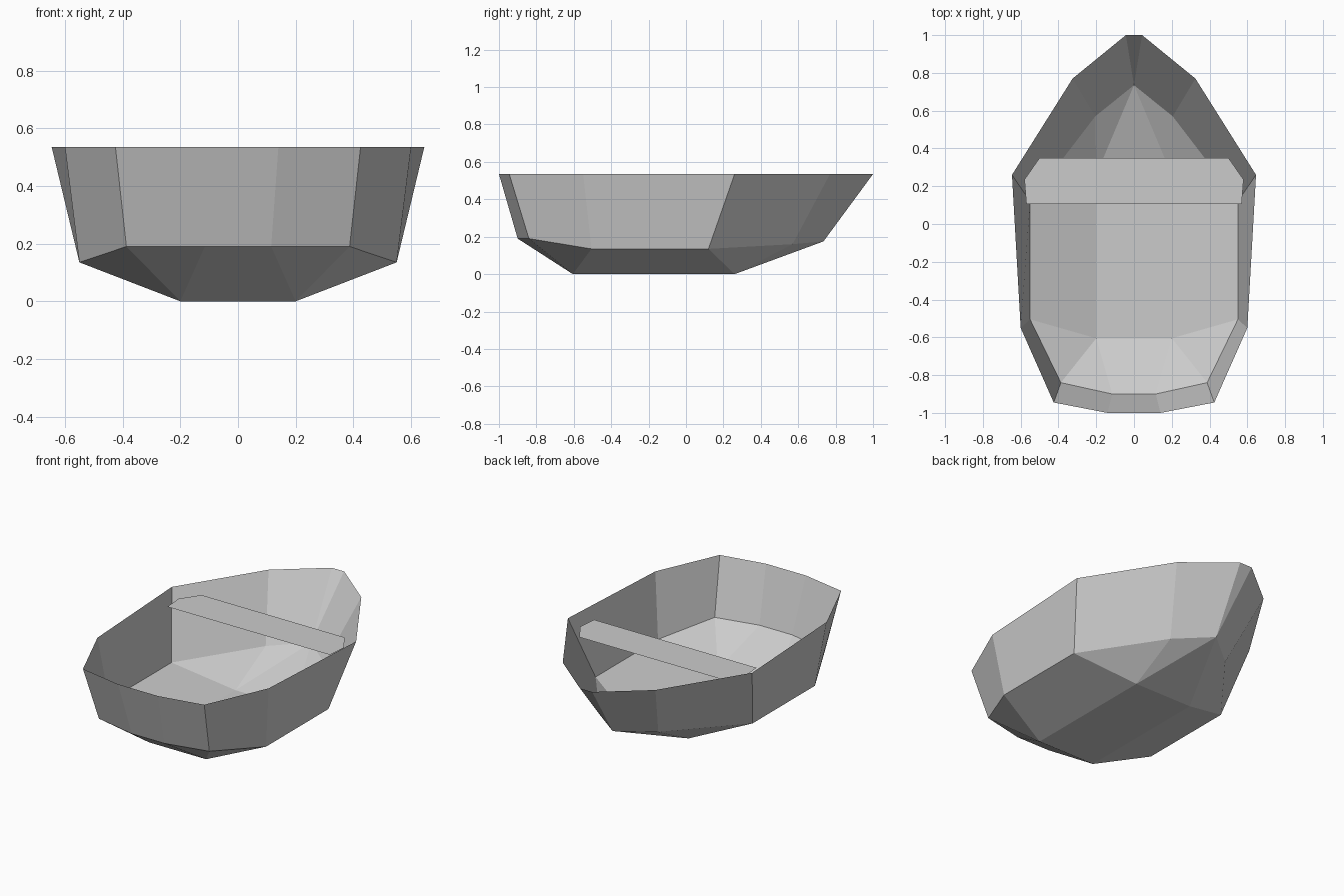
import bpy, bmesh

if "Cube" in bpy.data.objects:
    bpy.data.objects.remove(bpy.data.objects["Cube"])


def full_ring(half):
    """Close a right-hand half outline (bow to stern) with its mirror image."""
    return half + [(-x, y, z) for x, y, z in reversed(half)]


def finish(bm, name):
    bmesh.ops.remove_doubles(bm, verts=bm.verts, dist=0.001)
    bmesh.ops.recalc_face_normals(bm, faces=bm.faces)
    mesh = bpy.data.meshes.new(name)
    bm.to_mesh(mesh)
    bm.free()
    obj = bpy.data.objects.new(name, mesh)
    bpy.context.collection.objects.link(obj)
    return obj


# Hull: thin open shell through rim, chine and flat bottom
rim = [(x, y, 0.535) for x, y in [(0.043, 1.0), (0.325, 0.77), (0.646, 0.26),
                                  (0.6, -0.55), (0.425, -0.945), (0.14, -1.0)]]
chine = [(0, 0.735, 0.175), (0.205, 0.57, 0.16), (0.55, 0.12, 0.135),
         (0.55, -0.505, 0.135), (0.387, -0.84, 0.19), (0.115, -0.9, 0.19)]
bow_corner, stern_corner = (0.2, 0.26, 0), (0.2, -0.605, 0)
bottom = [bow_corner] * 3 + [stern_corner] * 3

bm = bmesh.new()
rings = [[bm.verts.new(p) for p in full_ring(h)] for h in (rim, chine, bottom)]
for upper, lower in zip(rings, rings[1:]):
    n = len(upper)
    for i in range(n):
        j = (i + 1) % n
        bm.faces.new((upper[i], upper[j], lower[j], lower[i]))
# Flat bottom panel
bm.faces.new([bm.verts.new(p) for p in full_ring([bow_corner, stern_corner])])
finish(bm, "hull")

# Seat: flat board across the boat
bm = bmesh.new()
seat = [(0.5, 0.35, 0.488), (0.58, 0.235, 0.488), (0.57, 0.107, 0.488)]
bm.faces.new([bm.verts.new(p) for p in full_ring(seat)])
finish(bm, "seat")
